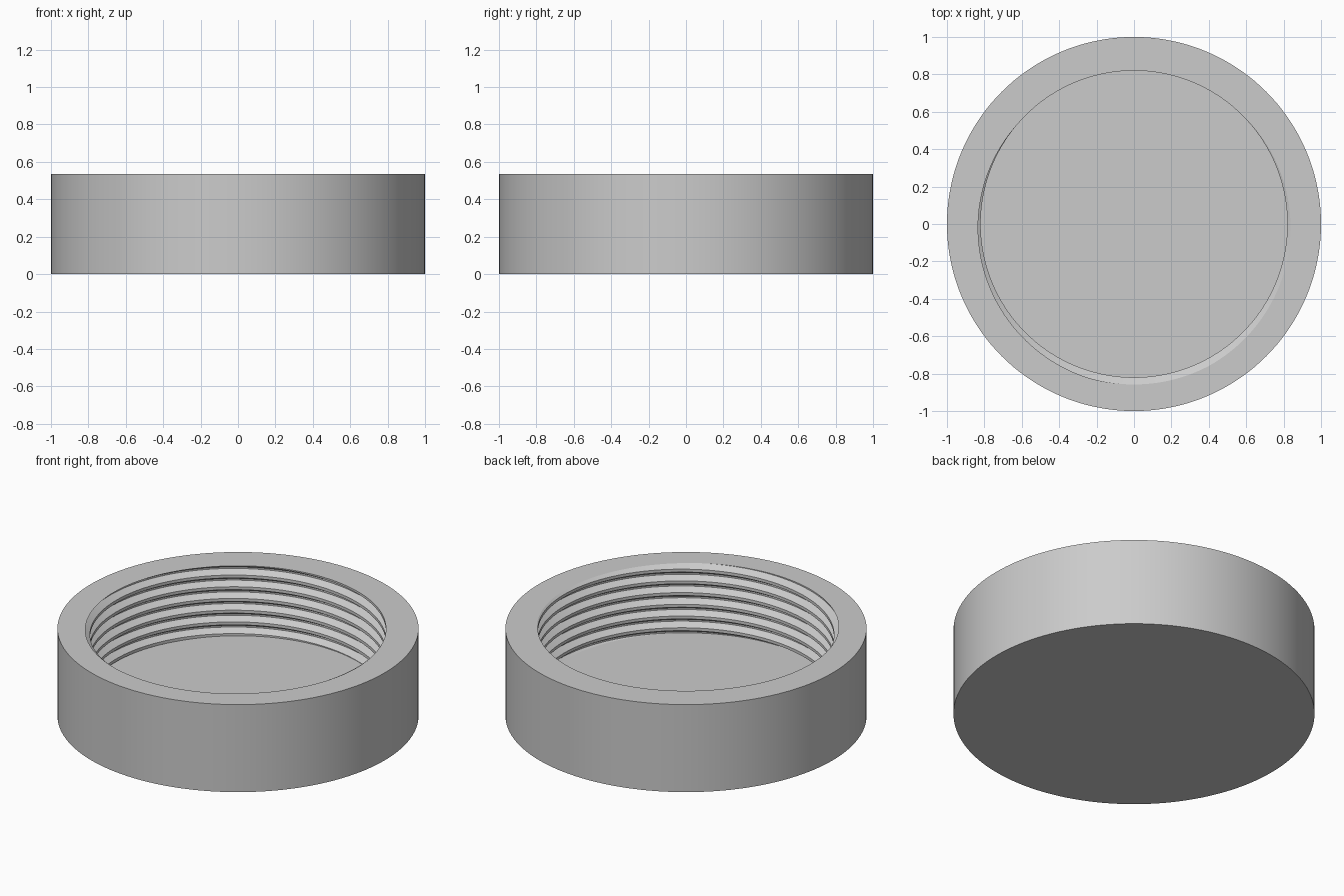
import bpy, bmesh
from math import cos, sin, tau, radians
from mathutils import Vector

cube = bpy.data.objects.get("Cube")
if cube:
    bpy.data.objects.remove(cube, do_unlink=True)

SEGMENTS = 144
HEIGHT, FLOOR = 0.535, 0.107
CREST, ROOT = 0.82, 0.858
PITCH = 0.0716
START = 140 / 360           # turn at which the crest meets the rim
TURNS = range(-8, 3)
# Thread profile: (height as a share of the pitch, radius)
PROFILE = [(0, CREST), (0.25, CREST), (0.5625, ROOT), (0.6875, ROOT)]


def point(i, radius, z):
    a = tau * i / SEGMENTS
    return Vector((radius * cos(a), radius * sin(a), z))


def ring(bm, radius, z):
    return [bm.verts.new(point(i, radius, z)) for i in range(SEGMENTS)]


bm = bmesh.new()

# Internal right-handed thread as one continuous helical surface
columns = []
for i in range(SEGMENTS):
    rise = i / SEGMENTS - START
    columns.append([bm.verts.new(point(i, r, HEIGHT + PITCH * (k + h + rise)))
                    for k in TURNS for h, r in PROFILE])
for i in range(SEGMENTS):
    last = i == SEGMENTS - 1
    a, b = columns[i], columns[(i + 1) % SEGMENTS]
    if last:                # the seam climbs by one whole turn
        b = b[len(PROFILE):]
    for j in range(len(b) - 1):
        bm.faces.new((a[j], b[j], b[j + 1], a[j + 1]))

# Trim the thread at the rim and at the recess floor
for z, direction in ((HEIGHT, 1), (FLOOR, -1)):
    bmesh.ops.bisect_plane(bm, geom=bm.verts[:] + bm.edges[:] + bm.faces[:],
                           dist=1e-5, plane_co=(0, 0, z),
                           plane_no=(0, 0, direction), clear_outer=True)
bmesh.ops.remove_doubles(bm, verts=bm.verts[:], dist=1e-5)

# Outer wall and underside
low, high = ring(bm, 1, 0), ring(bm, 1, HEIGHT)
for i in range(SEGMENTS):
    n = (i + 1) % SEGMENTS
    bm.faces.new((low[i], low[n], high[n], high[i]))
bm.faces.new(low[::-1])

# Flat rim and recess floor
for z in (HEIGHT, FLOOR):
    border = [e for e in bm.edges if e.is_boundary
              and all(abs(v.co.z - z) < 1e-3 for v in e.verts)]
    bmesh.ops.triangle_fill(bm, edges=border, use_beauty=True, normal=(0, 0, 1))

bmesh.ops.recalc_face_normals(bm, faces=bm.faces[:])
mesh = bpy.data.meshes.new("threaded_cap")
bm.to_mesh(mesh)
bm.free()
cap = bpy.data.objects.new("threaded_cap", mesh)
bpy.context.collection.objects.link(cap)

# Plain grey material
grey = bpy.data.materials.new("light_grey")
grey.use_nodes = True
colour = (0.6, 0.6, 0.6, 1)
grey.diffuse_color = colour
grey.node_tree.nodes["Principled BSDF"].inputs["Base Color"].default_value = colour
mesh.materials.append(grey)

bpy.ops.object.select_all(action="DESELECT")
cap.select_set(True)
bpy.context.view_layer.objects.active = cap
bpy.ops.object.shade_smooth_by_angle(angle=radians(20))
